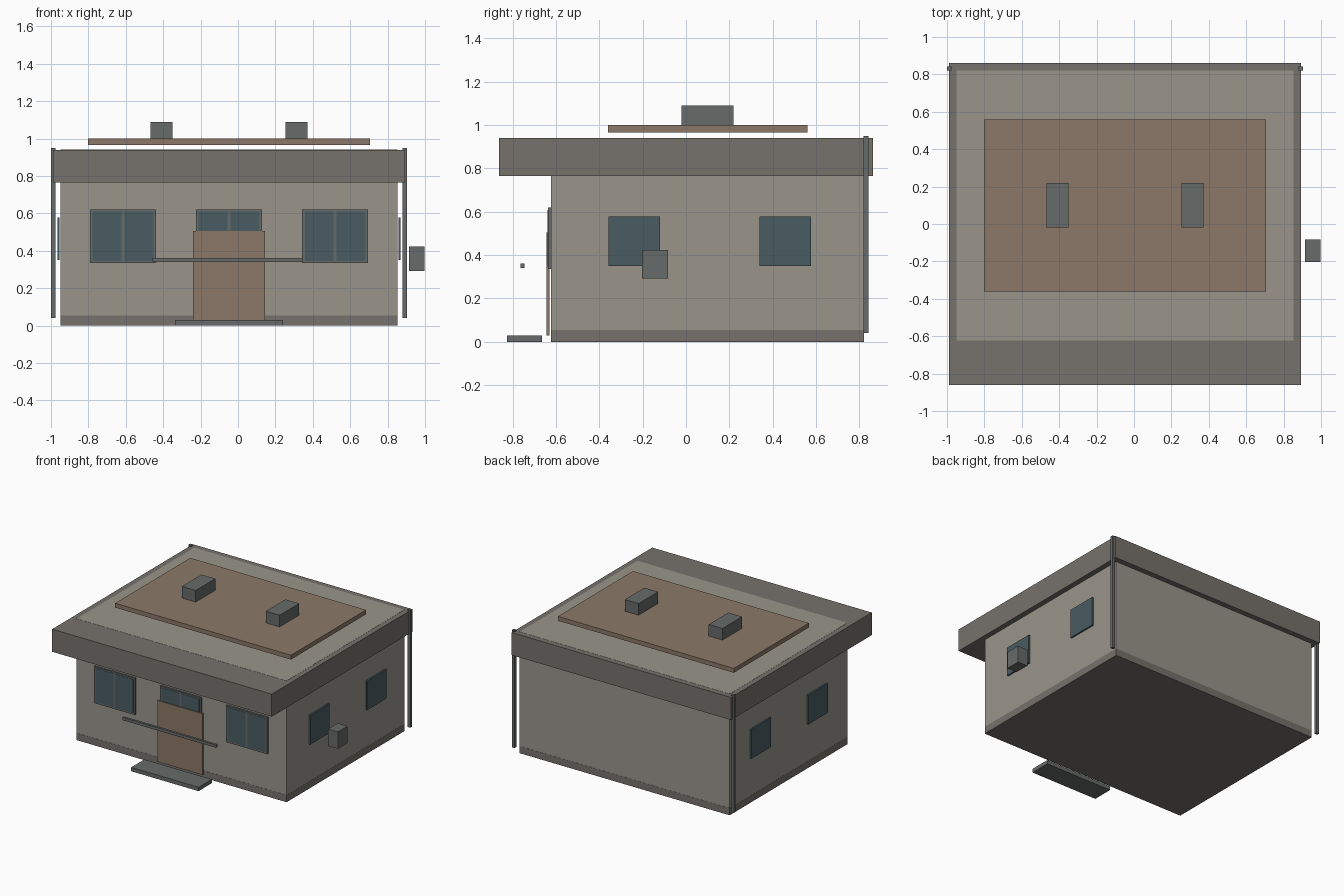
import bpy

if "Cube" in bpy.data.objects:
    bpy.data.objects.remove(bpy.data.objects["Cube"])


def material(name, rgb):
    m = bpy.data.materials.new(name)
    m.diffuse_color = (*rgb, 1)
    m.use_nodes = True
    m.node_tree.nodes["Principled BSDF"].inputs["Base Color"].default_value = m.diffuse_color
    return m


WALL = material("wall_plaster", (0.32, 0.30, 0.26))
TRIM = material("dark_trim", (0.18, 0.165, 0.15))
WOOD = material("brown_panel", (0.26, 0.19, 0.14))
GLASS = material("window_glass", (0.067, 0.107, 0.122))
METAL = material("grey_metal", (0.133, 0.145, 0.138))


def box(name, x, y, z, mat):
    """Box from (min, max) ranges on each axis."""
    lo, hi = zip(x, y, z)
    centre = [(a + b) / 2 for a, b in zip(lo, hi)]
    bpy.ops.mesh.primitive_cube_add(size=1, location=centre)
    ob = bpy.context.object
    ob.name = name
    ob.scale = [b - a for a, b in zip(lo, hi)]
    bpy.ops.object.transform_apply(location=False, rotation=False, scale=True)
    ob.data.materials.append(mat)
    return ob


CX = -0.048  # centre line of the house

# Main volume, plinth and overhanging roof
box("walls", (-0.948, 0.852), (-0.622, 0.82), (0.055, 0.941), WALL)
box("plinth", (-0.949, 0.853), (-0.623, 0.821), (0, 0.055), TRIM)
box("roof", (-0.99, 0.893), (-0.862, 0.862), (0.765, 0.94), TRIM)

# Raised roof panel with two vents
box("roof_panel", (-0.802, 0.706), (-0.36, 0.56), (0.966, 1.0), WOOD)
for i, s in enumerate((-1, 1)):
    vx = CX + s * 0.36
    box(f"roof_vent_{i}", (vx - 0.059, vx + 0.059), (-0.02, 0.22), (1.0, 1.09), METAL)

# Front windows: frame with two panes each
for i in range(3):
    wx = CX + (i - 1) * 0.567
    box(f"window_frame_{i}", (wx - 0.176, wx + 0.176), (-0.636, -0.622), (0.335, 0.62), METAL)
    for j, s in enumerate((-1, 1)):
        px = wx + s * 0.085
        box(f"window_pane_{i}_{j}", (px - 0.077, px + 0.077), (-0.638, -0.63), (0.347, 0.609), GLASS)

# Front door, step and hand rail
box("door", (-0.241, 0.145), (-0.644, -0.63), (0.03, 0.505), WOOD)
box("step", (-0.337, 0.241), (-0.827, -0.665), (0, 0.03), METAL)
box("front_rail", (-0.456, 0.346), (-0.763, -0.745), (0.34, 0.362), METAL)

# Side windows and rear downpipes, mirrored about the centre line
for side, s in (("left", -1), ("right", 1)):
    wx = CX + s * 0.912
    for i, (y0, y1) in enumerate(((-0.357, -0.12), (0.34, 0.577))):
        box(f"{side}_window_{i}", (wx - 0.006, wx + 0.006), (y0, y1), (0.35, 0.577), GLASS)
    px = CX + s * 0.94
    box(f"{side}_downpipe", (px - 0.012, px + 0.012), (0.82, 0.842), (0.04, 0.95), METAL)

# Air conditioner beside the right wall
box("air_conditioner", (0.914, 0.998), (-0.202, -0.083), (0.292, 0.423), METAL)
